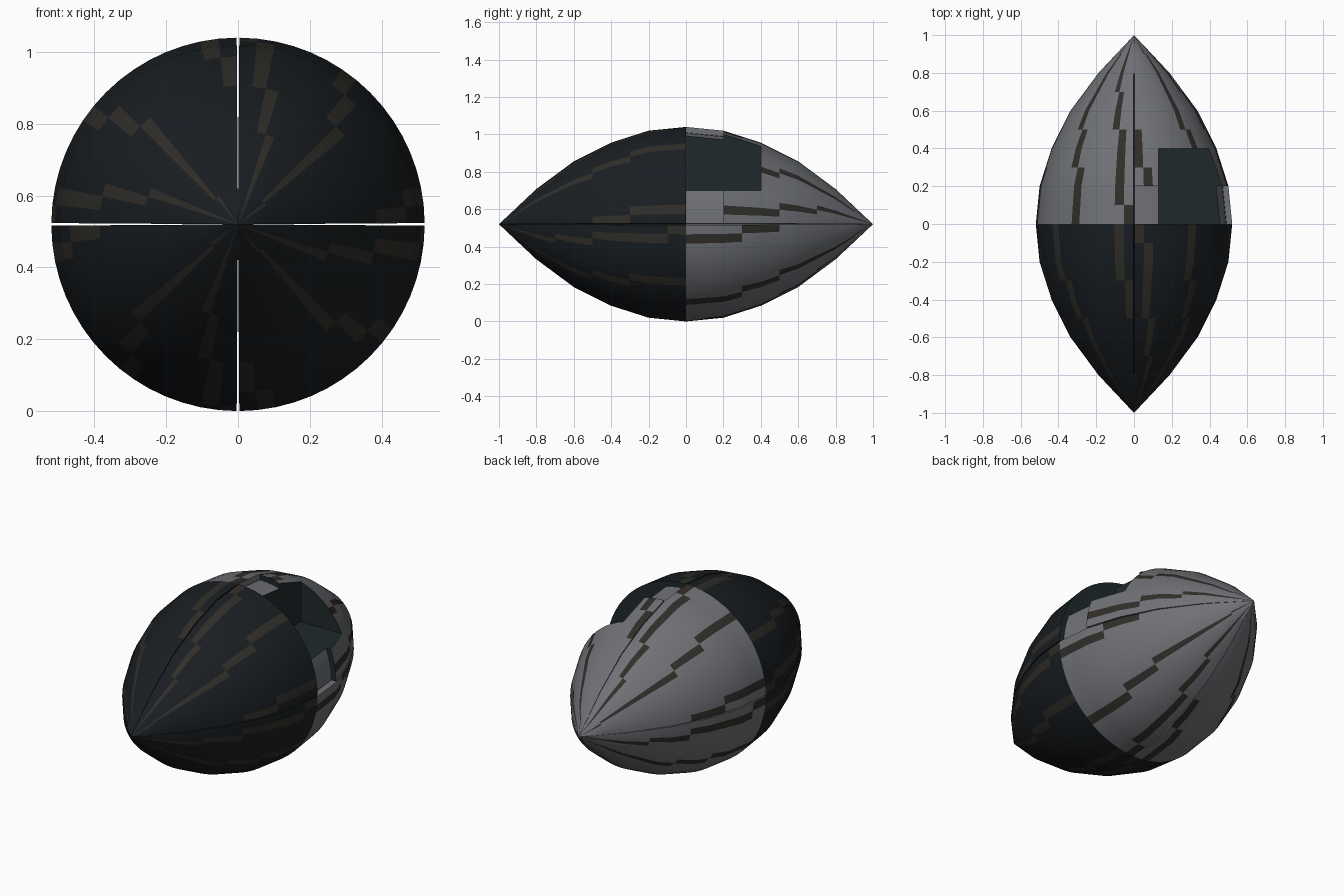
import bpy, bmesh, math

if "Cube" in bpy.data.objects:
    bpy.data.objects.remove(bpy.data.objects["Cube"])

CZ = 0.52                                   # height of the long axis
RADII = [0.52, 0.50, 0.436, 0.336, 0.188, 0.0]   # hull radius every 0.2 along y
SEG = 16                                    # facets per quarter turn
GAP = math.radians(0.4)                     # half of the seam between quarters

# Stripe cell index for each band from the waist to the tip (-1 = no stripe)
STRIPES = [(1, 1, 0, -1, -1, -1), (9, 9, 8, 7, 7, 6), (15, 14, 14, 13, 12, 12)]


def material(name, rgb):
    m = bpy.data.materials.new(name)
    m.diffuse_color = (*rgb, 1)
    m.use_nodes = True
    m.node_tree.nodes["Principled BSDF"].inputs["Base Color"].default_value = m.diffuse_color
    return m


DARK = material("dark_shell", (0.010, 0.013, 0.016))
GREY = material("grey_shell", (0.16, 0.165, 0.18))
BROWN = material("brown_stripe", (0.030, 0.027, 0.022))
TEAL = material("recess_dark", (0.014, 0.022, 0.023))


def radius(y):
    t = min(y / 0.2, 4.9999)
    i = int(t)
    return RADII[i] + (RADII[i + 1] - RADII[i]) * (t - i)


def wedge(name, quarter, side, start=0, end=10, inset=0.0):
    """Solid quarter of half the spindle; side is -1 for front, 1 for back."""
    bm = bmesh.new()
    rings, axis = [], []
    a0, a1 = quarter * math.pi / 2 + GAP, (quarter + 1) * math.pi / 2 - GAP
    for k in range(start, end + 1):
        y = k * 0.1
        r = max(radius(y) - inset, 0) if k < 10 else 0
        rings.append([bm.verts.new((r * math.cos(a0 + (a1 - a0) * j / SEG), side * y,
                                    CZ + r * math.sin(a0 + (a1 - a0) * j / SEG)))
                      for j in range(SEG + 1)])
        axis.append(bm.verts.new((0, side * y, CZ)))
    for i in range(len(rings) - 1):
        lo, hi = rings[i], rings[i + 1]
        band = (start + i + 1) // 2
        cells = [s[band] for s in STRIPES]
        if side > 0:
            cells = [SEG - 1 - c if c >= 0 else -1 for c in cells]
        for j in range(SEG):
            f = bm.faces.new((lo[j], lo[j + 1], hi[j + 1], hi[j]))
            f.material_index = 1 if j in cells and not inset else 0
        for j in (0, SEG):                  # flat seam walls
            bm.faces.new((axis[i], axis[i + 1], hi[j], lo[j]))
    bm.faces.new([axis[0]] + rings[0]).material_index = 2
    if end < 10:
        bm.faces.new([axis[-1]] + rings[-1]).material_index = 2
    bmesh.ops.remove_doubles(bm, verts=bm.verts, dist=1e-5)
    bmesh.ops.recalc_face_normals(bm, faces=bm.faces)
    me = bpy.data.meshes.new(name)
    bm.to_mesh(me)
    bm.free()
    for m in (DARK if side < 0 else GREY, BROWN, TEAL):
        me.materials.append(m)
    ob = bpy.data.objects.new(name, me)
    bpy.context.collection.objects.link(ob)
    return ob


def activate(ob):
    bpy.ops.object.select_all(action='DESELECT')
    ob.select_set(True)
    bpy.context.view_layer.objects.active = ob


# Front shells (dark) and back shells (grey)
names = ["upper_right", "upper_left", "lower_left", "lower_right"]
parts = [wedge("front_shell_" + n, q, -1) for q, n in enumerate(names)]
parts += [wedge("back_shell_" + n, q, 1) for q, n in enumerate(names) if q]

# The back upper right shell has a sunken band at the waist and a deep recess
opened = [wedge("back_shell_upper_right", 0, 1, start=2),
          wedge("sunken_band", 0, 1, end=2, inset=0.03)]
bpy.ops.mesh.primitive_cube_add(size=1, location=(0.53, 0.15, 1.1))
cutter = bpy.context.object
cutter.name = "recess_cutter"
cutter.hide_render = True
cutter.scale = (0.8, 0.5, 0.8)
cutter.data.materials.append(TEAL)
for ob in opened:
    activate(ob)
    mod = ob.modifiers.new("recess", 'BOOLEAN')
    mod.operation = 'DIFFERENCE'
    mod.solver = 'EXACT'
    mod.material_mode = 'TRANSFER'
    mod.object = cutter
    bpy.ops.object.modifier_apply(modifier=mod.name)
bpy.data.objects.remove(cutter)

# Smooth shells with crisp edges
for ob in parts + opened:
    activate(ob)
    bpy.ops.object.shade_smooth_by_angle(angle=math.radians(30))
